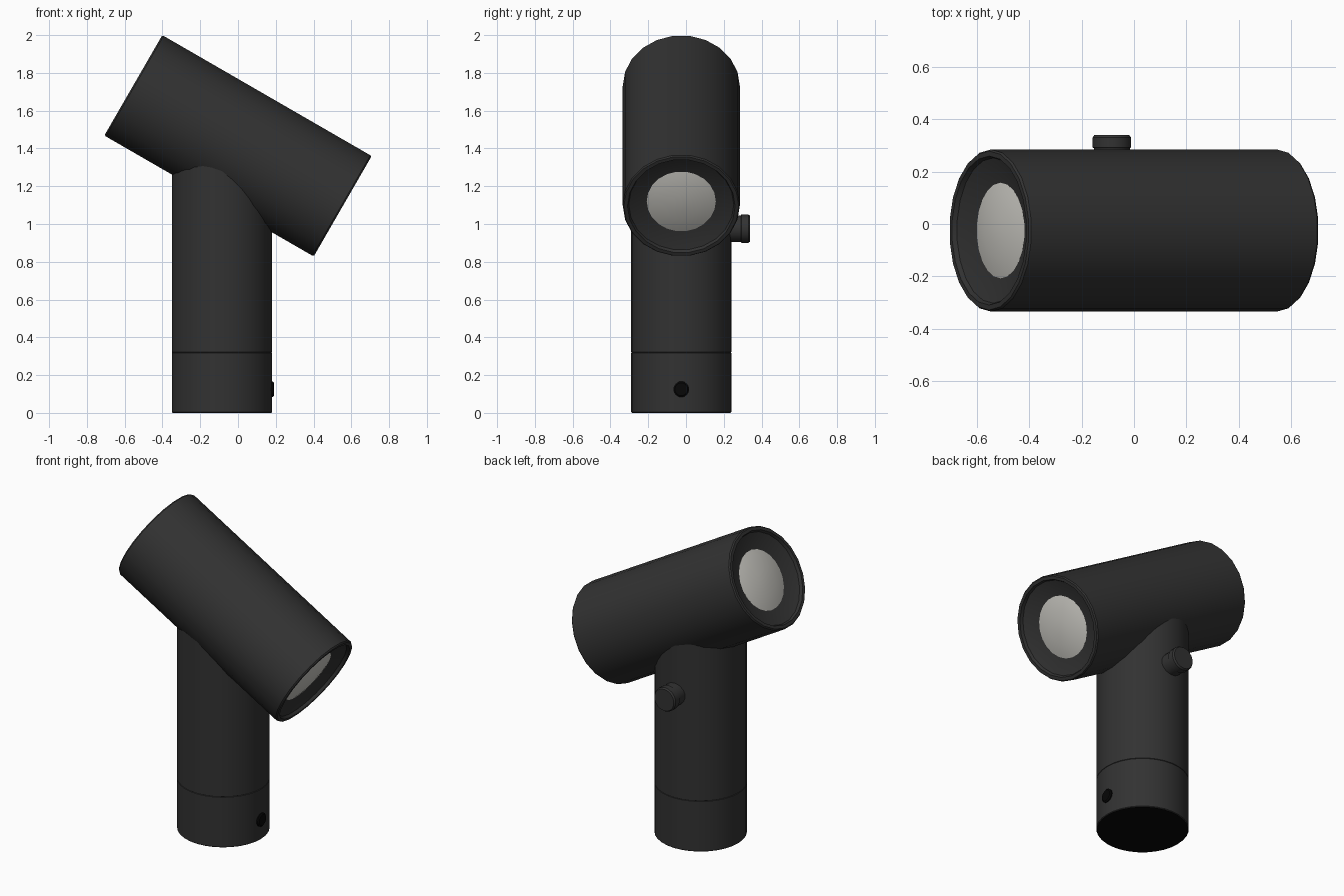
import bpy, bmesh, math
from mathutils import Matrix, Vector

cube = bpy.data.objects.get("Cube")
if cube:
    bpy.data.objects.remove(cube, do_unlink=True)


def material(name, rgb, rough=0.6):
    m = bpy.data.materials.new(name)
    m.use_nodes = True
    m.diffuse_color = (*rgb, 1)
    bsdf = next(n for n in m.node_tree.nodes if n.type == 'BSDF_PRINCIPLED')
    bsdf.inputs["Base Color"].default_value = (*rgb, 1)
    bsdf.inputs["Roughness"].default_value = rough
    return m


CHARCOAL = material("charcoal_metal", (0.032, 0.032, 0.032))
BLACK = material("black_rubber", (0.002, 0.002, 0.002))
GLASS = material("frosted_lens", (0.58, 0.57, 0.53))


def lathe(name, profile, segs, mat, loc, axis=(0, 0, 1)):
    """Revolve (radius, height) points about an axis; ends are closed."""
    bm = bmesh.new()
    rings = []
    for r, h in profile:
        if r == 0:
            rings.append([bm.verts.new((0, 0, h))])
        else:
            rings.append([bm.verts.new((r * math.cos(a), r * math.sin(a), h))
                          for a in (math.pi / 2 + math.tau * i / segs for i in range(segs))])
    for a, b in zip(rings, rings[1:]):
        for i in range(segs):
            j = (i + 1) % segs
            quad = [a[i % len(a)], a[j % len(a)], b[j % len(b)], b[i % len(b)]]
            bm.faces.new(list(dict.fromkeys(quad)))
    for ring in (rings[0], rings[-1]):
        if len(ring) > 1:
            bm.faces.new(ring)
    bmesh.ops.recalc_face_normals(bm, faces=bm.faces[:])
    # Tilt within the xz or yz plane so the side seams stay aligned
    d = Vector(axis).normalized()
    if abs(d.y) > 0.5:
        rot = Matrix.Rotation(-math.pi / 2 * d.y, 4, 'X')
    else:
        rot = Matrix.Rotation(math.atan2(d.x, d.z), 4, 'Y')
    bmesh.ops.transform(bm, matrix=Matrix.Translation(loc) @ rot, verts=bm.verts[:])
    mesh = bpy.data.meshes.new(name)
    bm.to_mesh(mesh)
    bm.free()
    mesh.materials.append(mat)
    ob = bpy.data.objects.new(name, mesh)
    bpy.context.collection.objects.link(ob)
    bpy.ops.object.select_all(action='DESELECT')
    ob.select_set(True)
    bpy.context.view_layer.objects.active = ob
    bpy.ops.object.shade_smooth_by_angle(angle=math.radians(30))
    return ob


CY = -0.025          # common centre line in y
PX = -0.085          # post centre in x
R = 0.265            # post radius

# Post: short base collar with a dark underside, then the tall stem
collar = lathe("base_collar", [(R - 0.004, 0), (R, 0.004), (R, 0.318), (R - 0.003, 0.32)],
               32, CHARCOAL, (PX, CY, 0))
collar.data.materials.append(BLACK)
for f in collar.data.polygons:
    if f.normal.z < -0.9:
        f.material_index = 1
lathe("post", [(R - 0.003, 0.32), (R, 0.322), (R, 1.40)], 32, CHARCOAL, (PX, CY, 0))

# Set screw near the foot
lathe("set_screw", [(0.042, -0.03), (0.042, 0.008), (0.034, 0.014)], 16, BLACK,
      (PX + R - 0.004, CY, 0.125), (1, 0, 0))

# Clamp knob on the back of the post
lathe("clamp_knob", [(0.07, 0), (0.07, 0.315), (0.075, 0.318), (0.075, 0.355), (0.068, 0.365)],
      18, CHARCOAL, (PX, CY, 0.975), (0, 1, 0))

# Tilted lamp head: open at both ends with a funnel-shaped recess
HALF = 0.64
CENTRE = Vector((0, CY, 1.414))
AXIS = Vector((math.cos(math.radians(30)), 0, -math.sin(math.radians(30))))
end = [(0.175, 0.054), (0.278, 0.018), (0.285, 0), (0.304, 0), (0.31, 0.008)]
profile = [(r, d - HALF) for r, d in end] + [(r, HALF - d) for r, d in reversed(end)]
lathe("lamp_head", profile, 22, CHARCOAL, CENTRE, AXIS)

# Domed lens seated in each end
dome = [(0.183, -0.01), (0.183, 0), (0.15, 0.008), (0.10, 0.016), (0.05, 0.021), (0, 0.023)]
for name, s in (("left_lens", 1), ("right_lens", -1)):
    lathe(name, dome, 22, GLASS, CENTRE + AXIS * s * (HALF - 0.051), AXIS * s)
